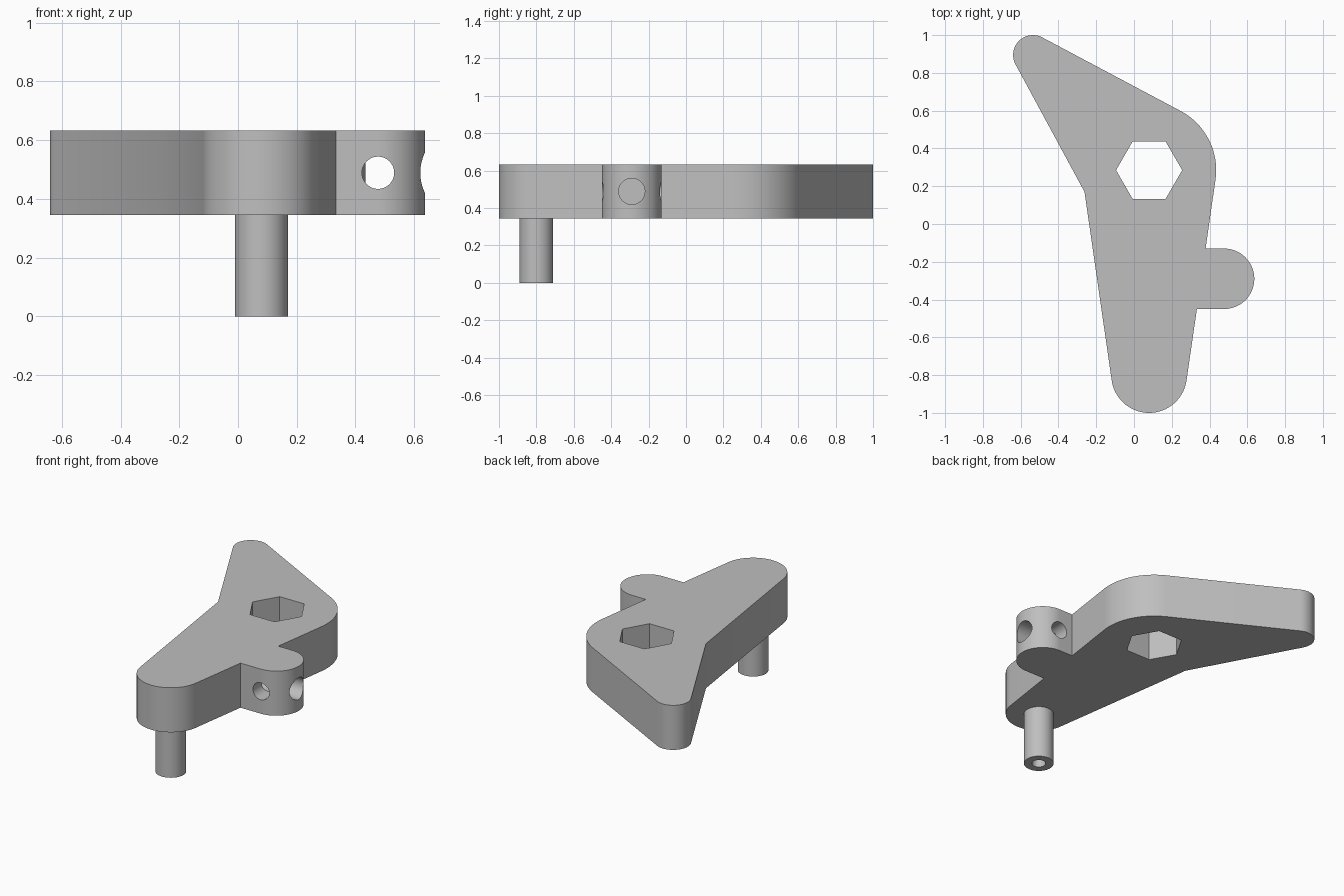
import bpy
import bmesh
from math import cos, sin, radians, pi
from mathutils import Matrix

default = bpy.data.objects.get("Cube")
if default:
    bpy.data.objects.remove(default)

grey = bpy.data.materials.new("plain grey")
grey.use_nodes = True
grey.diffuse_color = (0.52, 0.52, 0.52, 1)
grey.node_tree.nodes["Principled BSDF"].inputs["Base Color"].default_value = grey.diffuse_color

BOTTOM, TOP = 0.345, 0.633
MID = (BOTTOM + TOP) / 2


def arc(centre, radius, start, end, steps):
    """Points along an arc, angles in degrees."""
    angles = [radians(start + (end - start) * i / steps) for i in range(steps + 1)]
    return [(centre[0] + radius * cos(a), centre[1] + radius * sin(a)) for a in angles]


def ring(radius, sides):
    return arc((0, 0), radius, 0, 360, sides)[:-1]


def prism(name, outline, length, matrix):
    """Extrude a flat outline along local z, then place it."""
    bm = bmesh.new()
    face = bm.faces.new([bm.verts.new((x, y, 0)) for x, y in outline])
    result = bmesh.ops.extrude_face_region(bm, geom=[face])
    moved = [v for v in result["geom"] if isinstance(v, bmesh.types.BMVert)]
    bmesh.ops.translate(bm, verts=moved, vec=(0, 0, length))
    bm.transform(matrix)
    bmesh.ops.recalc_face_normals(bm, faces=bm.faces)
    mesh = bpy.data.meshes.new(name)
    bm.to_mesh(mesh)
    bm.free()
    mesh.materials.append(grey)
    obj = bpy.data.objects.new(name, mesh)
    bpy.context.collection.objects.link(obj)
    return obj


def activate(obj):
    bpy.ops.object.select_all(action="DESELECT")
    obj.select_set(True)
    bpy.context.view_layer.objects.active = obj


def cut(obj, cutter):
    mod = obj.modifiers.new("cut", "BOOLEAN")
    mod.operation = "DIFFERENCE"
    mod.solver = "EXACT"
    mod.object = cutter
    activate(obj)
    bpy.ops.object.modifier_apply(modifier=mod.name)
    bpy.data.objects.remove(cutter)


def place(x, y, z):
    return Matrix.Translation((x, y, z))


# Lever plate: narrow tip, wide hub, side lug and rounded lower end
hub, low_end, tip, lug = (0.08, 0.285), (0.08, -0.8), (-0.535, 0.895), (0.477, -0.29)
outline = (
    arc(tip, 0.105, 62, 208.4, 28)
    + [(-0.262, 0.17)]
    + arc(low_end, 0.2, 188.2, 351.8, 40)
    + [(0.333, -0.45)]
    + arc(lug, 0.16, -90, 90, 40)
    + [(0.379, -0.13)]
    + arc(hub, 0.355, -8.2, 62, 24)
)
plate = prism("lever_plate", outline, TOP - BOTTOM, place(0, 0, BOTTOM))

# Hexagonal socket through the hub
cut(plate, prism("hex_cutter", ring(0.175, 6), 1, place(*hub, 0)))

# Cross hole through the lug, and a blind hole from its outer end
cut(plate, prism("cross_cutter", ring(0.055, 40), 0.45,
                 place(lug[0], -0.05, MID) @ Matrix.Rotation(pi / 2, 4, "X")))
cut(plate, prism("end_cutter", ring(0.07, 40), 0.5,
                 place(0.3, lug[1], MID) @ Matrix.Rotation(pi / 2, 4, "Y")))

# Pin below the lower end, with a bore in its foot
pin = prism("pin", ring(0.09, 48), BOTTOM, place(*low_end, 0))
cut(pin, prism("bore_cutter", ring(0.042, 32), 0.3, place(*low_end, -0.1)))

for part in (plate, pin):
    activate(part)
    bpy.ops.object.shade_smooth_by_angle(angle=radians(30))
